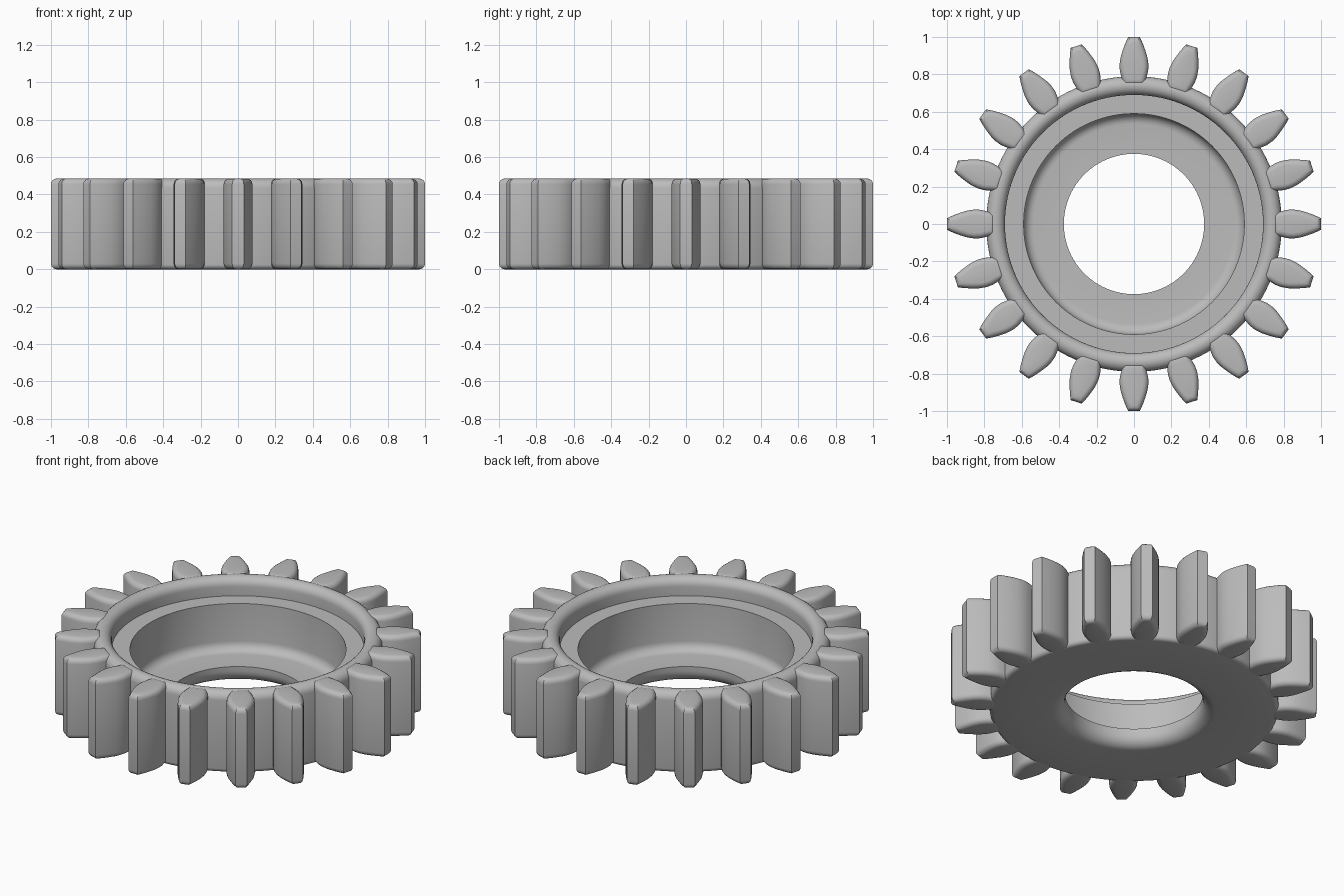
import bpy, bmesh, math
from mathutils import Matrix, Vector

cube = bpy.data.objects.get("Cube")
if cube:
    bpy.data.objects.remove(cube)

HEIGHT = 0.485
TEETH = 20
STEPS = 120

steel = bpy.data.materials.new("plain_grey")
steel.use_nodes = True
grey = (0.5, 0.5, 0.5, 1)
steel.diffuse_color = grey
steel.node_tree.nodes["Principled BSDF"].inputs["Base Color"].default_value = grey


def finish(bm, name, angle):
    """Turn a bmesh into a shaded object."""
    bmesh.ops.recalc_face_normals(bm, faces=bm.faces)
    mesh = bpy.data.meshes.new(name)
    bm.to_mesh(mesh)
    bm.free()
    mesh.materials.append(steel)
    obj = bpy.data.objects.new(name, mesh)
    bpy.context.collection.objects.link(obj)
    bpy.ops.object.select_all(action='DESELECT')
    obj.select_set(True)
    bpy.context.view_layer.objects.active = obj
    bpy.ops.object.shade_smooth_by_angle(angle=math.radians(angle))
    return obj


def arc(r, z, rad, start, end, n=6):
    """Fillet points around (r, z), angles in degrees."""
    angles = [math.radians(start + (end - start) * i / n) for i in range(n + 1)]
    return [(r + rad * math.cos(a), z + rad * math.sin(a)) for a in angles]


# Ring body: closed cross-section turned around the z axis
profile = arc(0.447, 0.072, 0.072, 180, 270)              # rounded bore mouth
profile += arc(0.765, 0.025, 0.025, 270, 360, 4)          # bottom outer edge
profile += arc(0.74, HEIGHT - 0.05, 0.05, 0, 180, 12)     # rounded rim
profile += [(0.69, 0.38), (0.59, 0.38)]                   # ledge
profile += arc(0.535, 0.155, 0.055, 0, -90)               # cup wall into floor
profile += [(0.375, 0.1)]                                 # sharp bore edge

bm = bmesh.new()
verts = [bm.verts.new((r, 0, z)) for r, z in profile]
edges = [bm.edges.new((verts[i - 1], verts[i])) for i in range(len(verts))]
bmesh.ops.spin(bm, geom=verts + edges, cent=(0, 0, 0), axis=(0, 0, 1),
               angle=math.tau, steps=STEPS, use_merge=True)
bmesh.ops.remove_doubles(bm, verts=bm.verts, dist=0.0001)
finish(bm, "ring_body", 35)

# Teeth: leaf-shaped outline (radius, half width), extruded and edge-rounded
half = [(0.74, 0.056), (0.78, 0.066), (0.82, 0.076), (0.855, 0.077),
        (0.89, 0.072), (0.93, 0.06), (0.965, 0.047), (1.0, 0.031)]
outline = half + [(r, -w) for r, w in reversed(half)]

bm = bmesh.new()
base = bm.faces.new([bm.verts.new((r, w, 0)) for r, w in outline])
top = bmesh.ops.extrude_face_region(bm, geom=[base])["geom"]
bmesh.ops.translate(bm, vec=Vector((0, 0, HEIGHT)),
                    verts=[g for g in top if isinstance(g, bmesh.types.BMVert)])
caps = [e for e in bm.edges if abs(e.verts[0].co.z - e.verts[1].co.z) < 0.001]
bmesh.ops.bevel(bm, geom=caps, offset=0.03, segments=4, profile=0.5,
                affect='EDGES', clamp_overlap=True)
single = bm.verts[:] + bm.edges[:] + bm.faces[:]
for i in range(1, TEETH):
    copy = bmesh.ops.duplicate(bm, geom=single)["geom"]
    bmesh.ops.rotate(bm, cent=(0, 0, 0),
                     matrix=Matrix.Rotation(math.tau * i / TEETH, 3, 'Z'),
                     verts=[g for g in copy if isinstance(g, bmesh.types.BMVert)])
finish(bm, "gear_teeth", 32)
